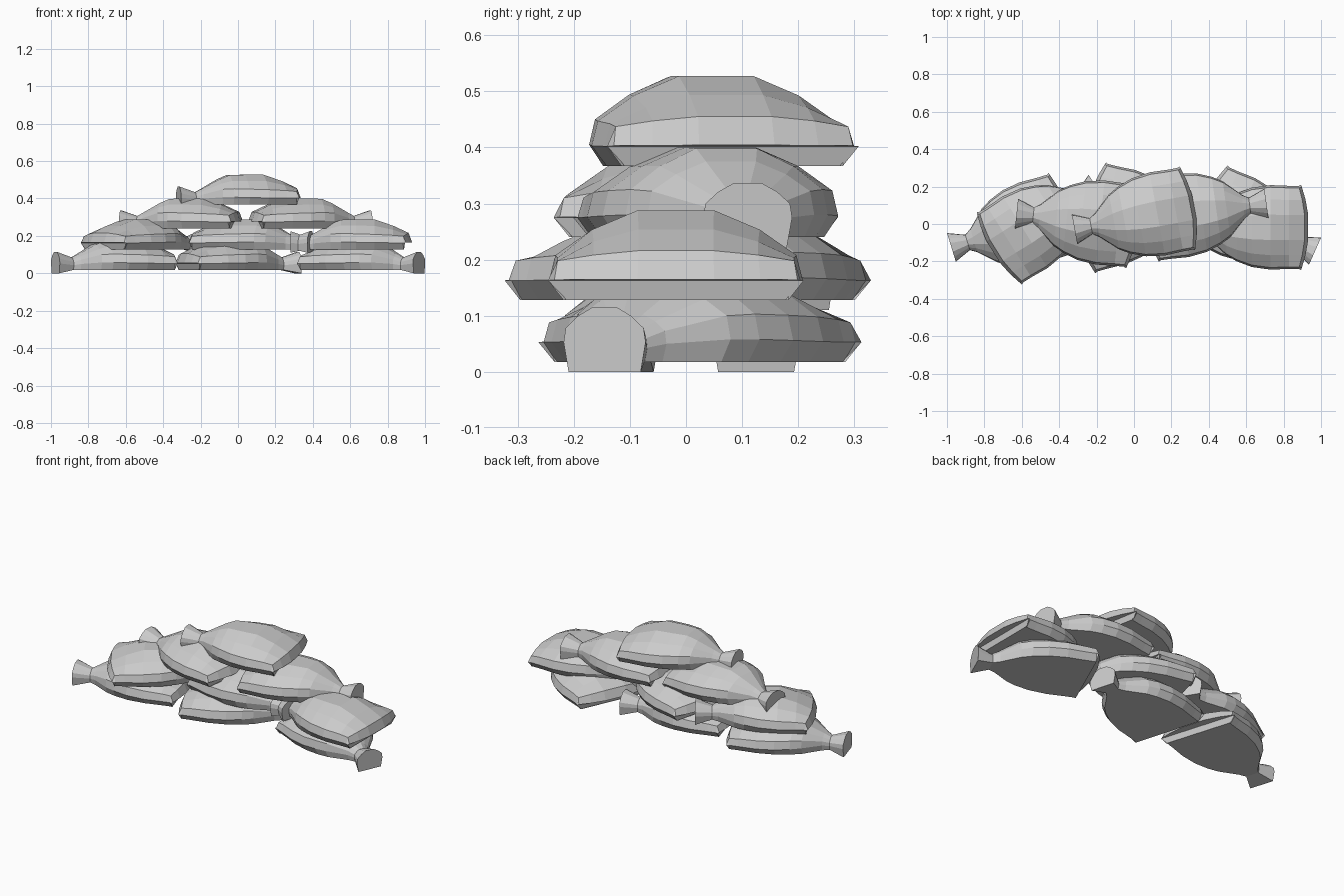
import bpy, bmesh
from math import radians, cos, sin

# Sack sections from tied tail to wide end:
# along, half width, floor, side height, shoulder height, top height, corner pull-back
SECTIONS = [
    (0.000, 0.080, -0.018, 0.035, 0.060, 0.097, 0.00),
    (0.090, 0.043, 0.000, 0.025, 0.042, 0.066, 0.00),
    (0.125, 0.065, 0.000, 0.032, 0.055, 0.085, 0.00),
    (0.215, 0.150, 0.000, 0.040, 0.082, 0.135, 0.00),
    (0.270, 0.182, 0.000, 0.040, 0.085, 0.158, 0.00),
    (0.350, 0.212, 0.000, 0.038, 0.083, 0.160, 0.00),
    (0.450, 0.226, 0.000, 0.036, 0.080, 0.160, 0.00),
    (0.550, 0.222, 0.000, 0.035, 0.075, 0.126, 0.00),
    (0.635, 0.222, 0.000, 0.035, 0.070, 0.088, 0.035),
    (0.655, 0.228, 0.000, 0.035, 0.036, 0.037, 0.042),
]
WIDTHS = (0.88, 1.0, 0.95, 0.66, 0.3)


def ring(along, w, z0, z1, z2, top, pull):
    zs = (z0, z1, z2, z2 + (top - z2) * 0.57, top)
    half = [(f, z) for f, z in zip(WIDTHS, zs)]
    loop = half + [(-f, z) for f, z in reversed(half)]
    pts = []
    for f, z in loop:
        a = along - pull * f * f
        if along > 0.65 and z == z0:      # underside tucks in below the lip
            a -= 0.018
        pts.append((a, f * w, z))
    return pts


def sandbag(name, x, y, z, angle):
    bm = bmesh.new()
    c, s = cos(radians(angle)), sin(radians(angle))
    loops = [[bm.verts.new((x + a * c - v * s, y + a * s + v * c, z + h))
              for a, v, h in ring(*sec)] for sec in SECTIONS]
    n = len(loops[0])
    for r0, r1 in zip(loops, loops[1:]):
        for i in range(n):
            j = (i + 1) % n
            bm.faces.new((r0[i], r0[j], r1[j], r1[i]))
    # flat tail face, and end strip between the lip and the underside
    bm.faces.new(loops[0])
    e = loops[-1]
    for i in range(n // 2 - 1):
        bm.faces.new((e[i], e[i + 1], e[n - 2 - i], e[n - 1 - i]))
    bmesh.ops.recalc_face_normals(bm, faces=bm.faces)
    mesh = bpy.data.meshes.new(name)
    bm.to_mesh(mesh)
    bm.free()
    ob = bpy.data.objects.new(name, mesh)
    bpy.context.collection.objects.link(ob)


# Stack: base height, then tail position and heading of each sack
LAYERS = {
    "bottom": (0.018, [(-0.976, -0.125, 17), (0.32, 0.125, 196), (0.968, -0.145, 156)]),
    "second": (0.128, [(-0.20, 0.195, 212), (0.39, -0.04, 166), (0.28, -0.018, 0)]),
    "third": (0.240, [(-0.628, 0.055, -6), (0.708, 0.11, 188)]),
    "top": (0.367, [(-0.318, -0.028, 10.5)]),
}
for layer, (z, bags) in LAYERS.items():
    for k, (x, y, angle) in enumerate(bags):
        sandbag(f"{layer}_sandbag_{k + 1}", x, y, z, angle)
